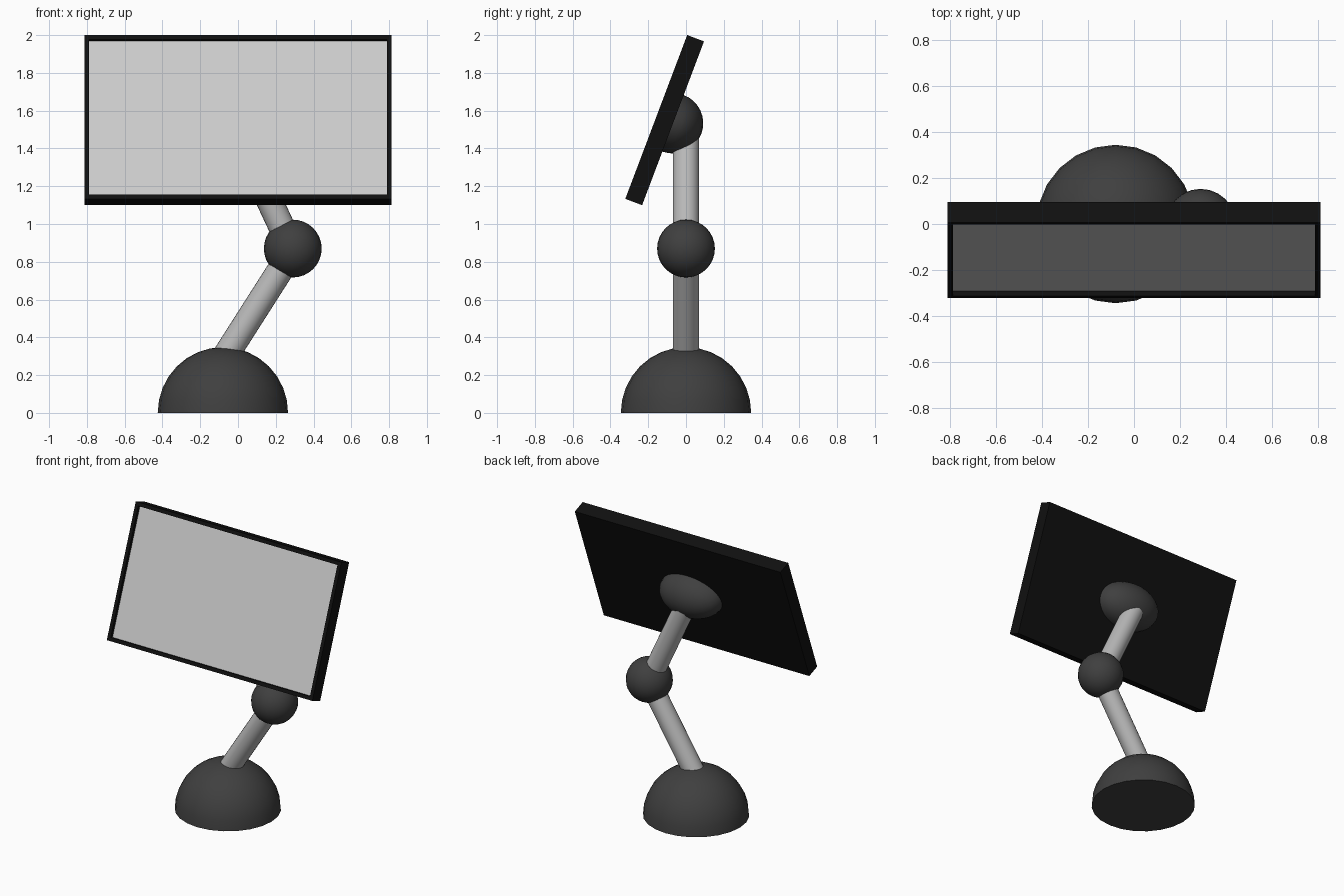
import bpy, bmesh, math
from mathutils import Vector, Matrix

if "Cube" in bpy.data.objects:
    bpy.data.objects.remove(bpy.data.objects["Cube"])

TILT = Matrix.Rotation(math.radians(-20.7), 4, 'X')
PANEL = Matrix.Translation((0, -0.113, 1.55)) @ TILT


def material(name, value):
    m = bpy.data.materials.new(name)
    m.diffuse_color = (value, value, value, 1)
    m.use_nodes = True
    m.node_tree.nodes["Principled BSDF"].inputs["Base Color"].default_value = m.diffuse_color
    return m


dark = material("dark_plastic", 0.05)
black = material("black_frame", 0.005)
metal = material("grey_metal", 0.48)
glass = material("pale_screen", 0.8)


def finish(name, bm, mats, smooth=True):
    mesh = bpy.data.meshes.new(name)
    bmesh.ops.recalc_face_normals(bm, faces=bm.faces)
    bm.to_mesh(mesh)
    bm.free()
    for m in mats:
        mesh.materials.append(m)
    ob = bpy.data.objects.new(name, mesh)
    bpy.context.collection.objects.link(ob)
    if smooth:
        bpy.ops.object.select_all(action='DESELECT')
        ob.select_set(True)
        bpy.context.view_layer.objects.active = ob
        bpy.ops.object.shade_smooth_by_angle(angle=math.radians(40))
    return ob


def ball(name, size, matrix, cut=None):
    """Ellipsoid; with cut, only the half on that side is kept and capped."""
    bm = bmesh.new()
    bmesh.ops.create_uvsphere(bm, u_segments=24, v_segments=16, radius=1,
                              matrix=Matrix.Diagonal((*size, 1)))
    if cut:
        geom = bm.verts[:] + bm.edges[:] + bm.faces[:]
        bmesh.ops.bisect_plane(bm, geom=geom, dist=1e-5, plane_co=(0, 0, 0),
                               plane_no=cut, clear_inner=True)
        bmesh.ops.holes_fill(bm, edges=[e for e in bm.edges if e.is_boundary], sides=0)
    bm.transform(matrix)
    return finish(name, bm, [dark])


def rod(name, a, b, radius=0.07):
    a, b = Vector(a), Vector(b)
    d = b - a
    bm = bmesh.new()
    bmesh.ops.create_cone(bm, cap_ends=True, segments=24, radius1=radius,
                          radius2=radius, depth=d.length)
    bm.transform(Matrix.Translation((a + b) / 2) @ d.to_track_quat('Z', 'Y').to_matrix().to_4x4())
    return finish(name, bm, [metal])


# Base dome, elbow and the stretched mount behind the panel
ball("base_dome", (0.345, 0.345, 0.348), Matrix.Translation((-0.08, 0, 0)), (0, 0, 1))
ball("elbow_joint", (0.153, 0.153, 0.153), Matrix.Translation((0.29, 0, 0.87)))
ball("panel_mount", (0.235, 0.16, 0.16), PANEL @ Matrix.Translation((0, 0.0475, 0)), (0, 1, 0))

# Two arm sections
rod("lower_arm", (-0.08, 0, 0.28), (0.29, 0, 0.86))
rod("upper_arm", (0.285, 0, 0.87), (-0.01, 0, 1.50))

# Tilted display panel with a recessed screen
bm = bmesh.new()
bmesh.ops.create_cube(bm, size=1, matrix=Matrix.Diagonal((1.626, 0.095, 0.927, 1)))
front = min(bm.faces, key=lambda f: f.calc_center_median().y)
bmesh.ops.inset_region(bm, faces=[front], thickness=0.035)
floor = bmesh.ops.extrude_discrete_faces(bm, faces=[front])["faces"][0]
bmesh.ops.translate(bm, verts=floor.verts[:], vec=(0, 0.022, 0))
floor.material_index = 1
bm.transform(PANEL)
finish("display_panel", bm, [black, glass], smooth=False)
